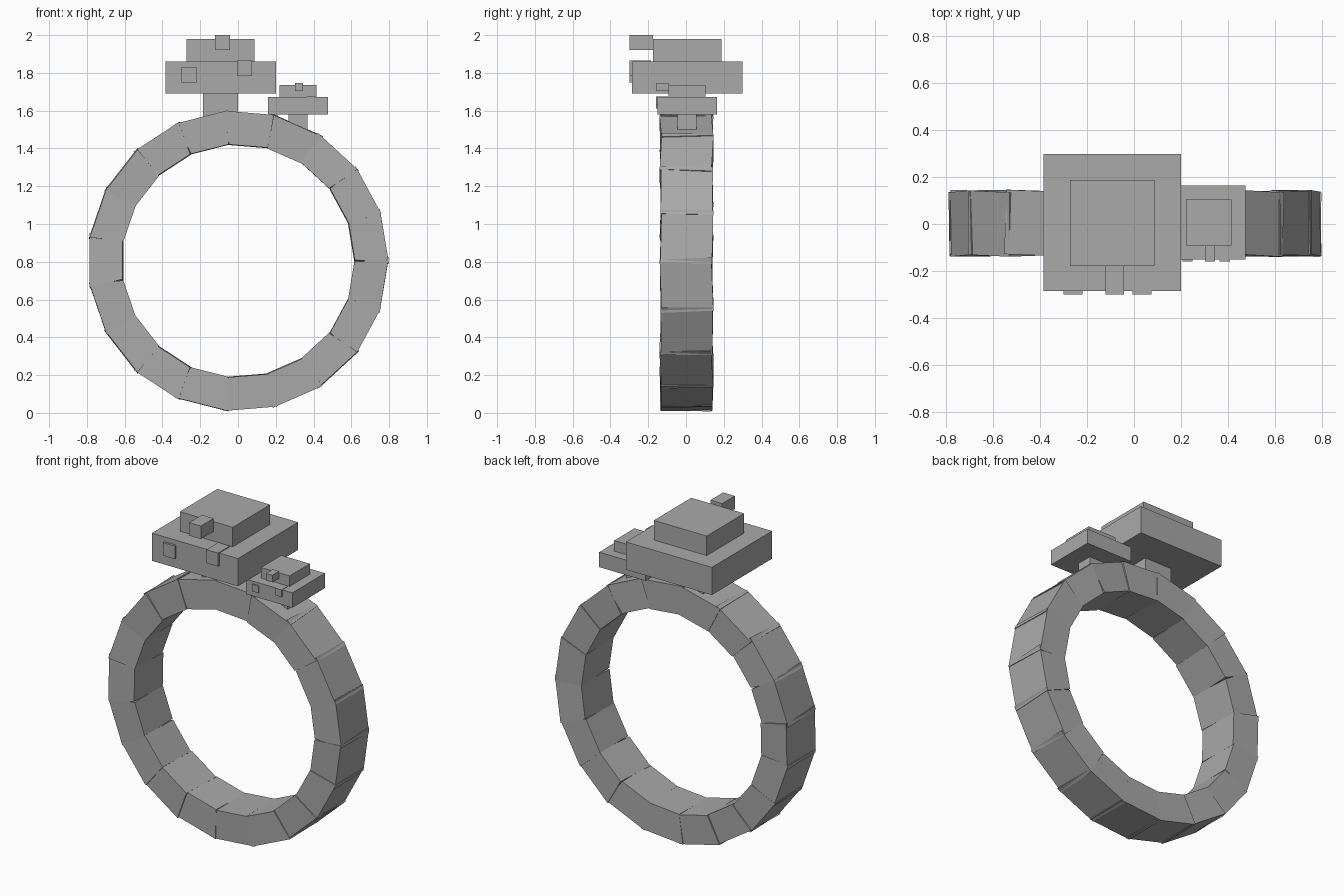
import bpy, bmesh, math, random
from mathutils import Vector, Matrix

random.seed(4)
if "Cube" in bpy.data.objects:
    bpy.data.objects.remove(bpy.data.objects["Cube"])

# Single plain grey
grey = bpy.data.materials.new("plain grey")
grey.use_nodes = True
COLOUR = (0.4, 0.4, 0.4, 1)
grey.diffuse_color = COLOUR
grey.node_tree.nodes["Principled BSDF"].inputs["Base Color"].default_value = COLOUR


def finish(name, bm):
    bmesh.ops.recalc_face_normals(bm, faces=bm.faces)
    mesh = bpy.data.meshes.new(name)
    bm.to_mesh(mesh)
    bm.free()
    mesh.materials.append(grey)
    obj = bpy.data.objects.new(name, mesh)
    bpy.context.collection.objects.link(obj)


def box(name, low, high):
    low, high = Vector(low), Vector(high)
    bm = bmesh.new()
    bmesh.ops.create_cube(bm, size=1)
    bmesh.ops.scale(bm, vec=high - low, verts=bm.verts)
    bmesh.ops.translate(bm, vec=(low + high) / 2, verts=bm.verts)
    finish(name, bm)


# Band: slightly twisted wedge blocks that overlap at the joints
SEGMENTS, OUTER, INNER, HALF_DEPTH = 19, 0.795, 0.617, 0.137
CENTRE = Vector((0, 0.003, 0.805))
step = math.tau / SEGMENTS
half = step / 2
for i in range(SEGMENTS):
    bm = bmesh.new()
    bmesh.ops.create_cube(bm, size=2)
    for v in bm.verts:
        side, depth, out = v.co
        radius = OUTER if out > 0 else INNER
        length = radius * math.sin(half) + (0.012 if out > 0 else 0)
        v.co = (side * length, depth * HALF_DEPTH, radius * math.cos(half))
    # Twist about the middle of the block; one low block leans more
    strong = 2.2 if i == 13 else 1
    pivot = Matrix.Translation((0, 0, (OUTER + INNER) / 2))
    twist = (Matrix.Rotation(strong * random.uniform(-0.05, 0.05), 4, 'Z')
             @ Matrix.Rotation(random.uniform(-0.02, 0.02), 4, 'X'))
    angle = math.pi / 2 - (i + 0.5) * step
    place = Matrix.Translation(CENTRE) @ Matrix.Rotation(angle, 4, 'Y')
    bm.transform(place @ pivot @ twist @ pivot.inverted())
    finish(f"band_block_{i + 1}", bm)


# Stepped setting with its three front studs, measured from the slab underside
PARTS = {
    "stem": ((-0.0925, -0.0925, -0.22), (0.0925, 0.0925, 0)),
    "slab": ((-0.2925, -0.2925, 0), (0.2925, 0.2925, 0.17)),
    "cap": ((-0.18, -0.182, 0.17), (0.18, 0.182, 0.29)),
    "top_stud": ((-0.03, -0.306, 0.23), (0.05, -0.182, 0.31)),
    "right_stud": ((-0.207, -0.306, 0.06), (-0.127, -0.19, 0.14)),
    "left_stud": ((0.087, -0.306, 0.093), (0.167, -0.19, 0.175)),
}


def setting(prefix, origin, size):
    origin = Vector(origin)
    for name, (low, high) in PARTS.items():
        box(f"{prefix}_{name}", origin + Vector(low) * size, origin + Vector(high) * size)


setting("large", (-0.0925, 0.006, 1.69), 1)
setting("small", (0.318, 0.006, 1.58), 0.54)
